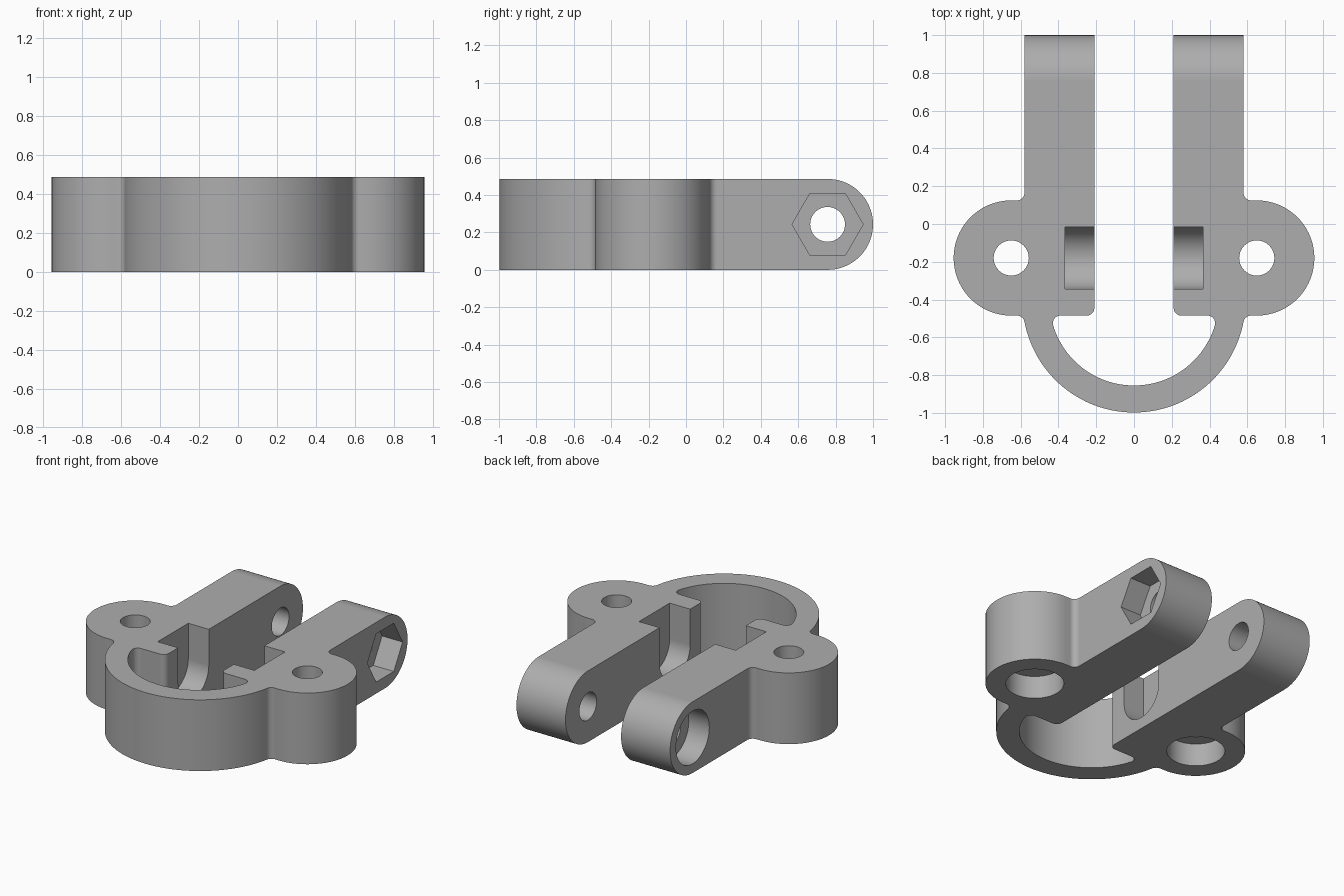
import bpy, bmesh
from math import sin, cos, radians, degrees, atan2, sqrt

if "Cube" in bpy.data.objects:
    bpy.data.objects.remove(bpy.data.objects["Cube"], do_unlink=True)

HEIGHT = 0.486
MID = HEIGHT / 2
EAR_X, EAR_Y, EAR_R = 0.65, -0.18, 0.305
RING_Y, RING_OUT, RING_IN = -0.408, 0.59, 0.447
ARM_IN, ARM_OUT = 0.21, 0.58
FILLET = 0.04
PIVOT_Y = 1 - MID
HOLE_R, BORE_R, HEX_R, SLOT_R = 0.093, 0.18, 0.19, 0.165
DEPTH = 0.155

grey = bpy.data.materials.new("plain_grey")
grey.use_nodes = True
colour = (0.42, 0.42, 0.42, 1)
grey.diffuse_color = colour
grey.node_tree.nodes["Principled BSDF"].inputs["Base Color"].default_value = colour


def arc(cx, cy, r, start, end, steps=12):
    angles = [radians(start + (end - start) * i / steps) for i in range(steps + 1)]
    return [(cx + r * cos(a), cy + r * sin(a)) for a in angles]


def circle(cx, cy, r, sides=48):
    return arc(cx, cy, r, 0, 360, sides)[:-1]


def prism(name, points, axis, low, high):
    """Extrude a closed outline along X (points are y, z) or Z (points are x, y)."""
    place = (lambda p: (low, *p)) if axis == "X" else (lambda p: (*p, low))
    bm = bmesh.new()
    face = bm.faces.new([bm.verts.new(place(p)) for p in points])
    moved = bmesh.ops.extrude_face_region(bm, geom=[face])["geom"]
    shift = (high - low, 0, 0) if axis == "X" else (0, 0, high - low)
    bmesh.ops.translate(bm, vec=shift,
                        verts=[v for v in moved if isinstance(v, bmesh.types.BMVert)])
    bmesh.ops.recalc_face_normals(bm, faces=bm.faces)
    mesh = bpy.data.meshes.new(name)
    bm.to_mesh(mesh)
    bm.free()
    mesh.materials.append(grey)
    obj = bpy.data.objects.new(name, mesh)
    bpy.context.collection.objects.link(obj)
    return obj


def combine(target, tool, operation="DIFFERENCE"):
    mod = target.modifiers.new(tool.name, "BOOLEAN")
    mod.operation, mod.object, mod.solver = operation, tool, "EXACT"
    bpy.context.view_layer.objects.active = target
    bpy.ops.object.modifier_apply(modifier=mod.name)
    bpy.data.objects.remove(tool, do_unlink=True)


# Plan outline of one half: ring, ear, arm, then back along the inside
shoulder = EAR_Y - EAR_R
blend_y = shoulder - FILLET
drop = blend_y - RING_Y
out_x = sqrt((RING_OUT + FILLET) ** 2 - drop ** 2)
in_x = sqrt((RING_IN - FILLET) ** 2 - drop ** 2)
out_a = degrees(atan2(drop, out_x))
in_a = degrees(atan2(drop, in_x))
half = arc(0, RING_Y, RING_OUT, -90, out_a, 28)
half += arc(out_x, blend_y, FILLET, 180 + out_a, 90, 8)
half += arc(EAR_X, EAR_Y, EAR_R, -90, 90, 36)
half += arc(ARM_OUT + FILLET, EAR_Y + EAR_R + FILLET, FILLET, 270, 180, 8)
half += [(ARM_OUT, 1.1), (ARM_IN, 1.1)]
half += arc(ARM_IN + FILLET, shoulder + FILLET, FILLET, 180, 270, 8)
half += arc(in_x, blend_y, FILLET, 90, in_a, 8)
half += arc(0, RING_Y, RING_IN, in_a, -90, 28)
# The first and last points lie on the centre plane
outline = half + [(-x, y) for x, y in reversed(half[1:-1])]
bracket = prism("clamp_bracket", outline, "Z", -0.1, HEIGHT + 0.1)

# Side profile gives the height and the rounded arm ends
side = [(-1.2, HEIGHT), (-1.2, 0)] + arc(PIVOT_Y, MID, MID, -90, 90, 40)
combine(bracket, prism("side_profile", side, "X", -1.2, 1.2), "INTERSECT")

# Ear bolt holes with wide recesses underneath
for s in (-1, 1):
    combine(bracket, prism("ear_hole", circle(s * EAR_X, EAR_Y, HOLE_R), "Z", -0.2, 1))
    combine(bracket, prism("ear_recess", circle(s * EAR_X, EAR_Y, BORE_R), "Z", -0.2, DEPTH))

# Pivot hole through both arms, hex nut pocket on the left, round recess on the right
combine(bracket, prism("pivot_hole", circle(PIVOT_Y, MID, HOLE_R), "X", -1, 1))
combine(bracket, prism("nut_pocket", circle(PIVOT_Y, MID, HEX_R, 6), "X", ARM_OUT - DEPTH, 1))
combine(bracket, prism("head_recess", circle(PIVOT_Y, MID, BORE_R), "X", -1, DEPTH - ARM_OUT))

# U-shaped slots in the inner arm faces, open at the top
slot = arc(EAR_Y, MID, SLOT_R, 180, 360, 24)
slot += [(EAR_Y + SLOT_R, 1), (EAR_Y - SLOT_R, 1)]
reach = ARM_IN + DEPTH
combine(bracket, prism("inner_slots", slot, "X", -reach, reach))

# Smooth curved walls, crisp edges
bpy.ops.object.select_all(action="DESELECT")
bracket.select_set(True)
bpy.context.view_layer.objects.active = bracket
bpy.ops.object.shade_smooth_by_angle(angle=radians(30))
weighted = bracket.modifiers.new("even_shading", "WEIGHTED_NORMAL")
weighted.keep_sharp = True
